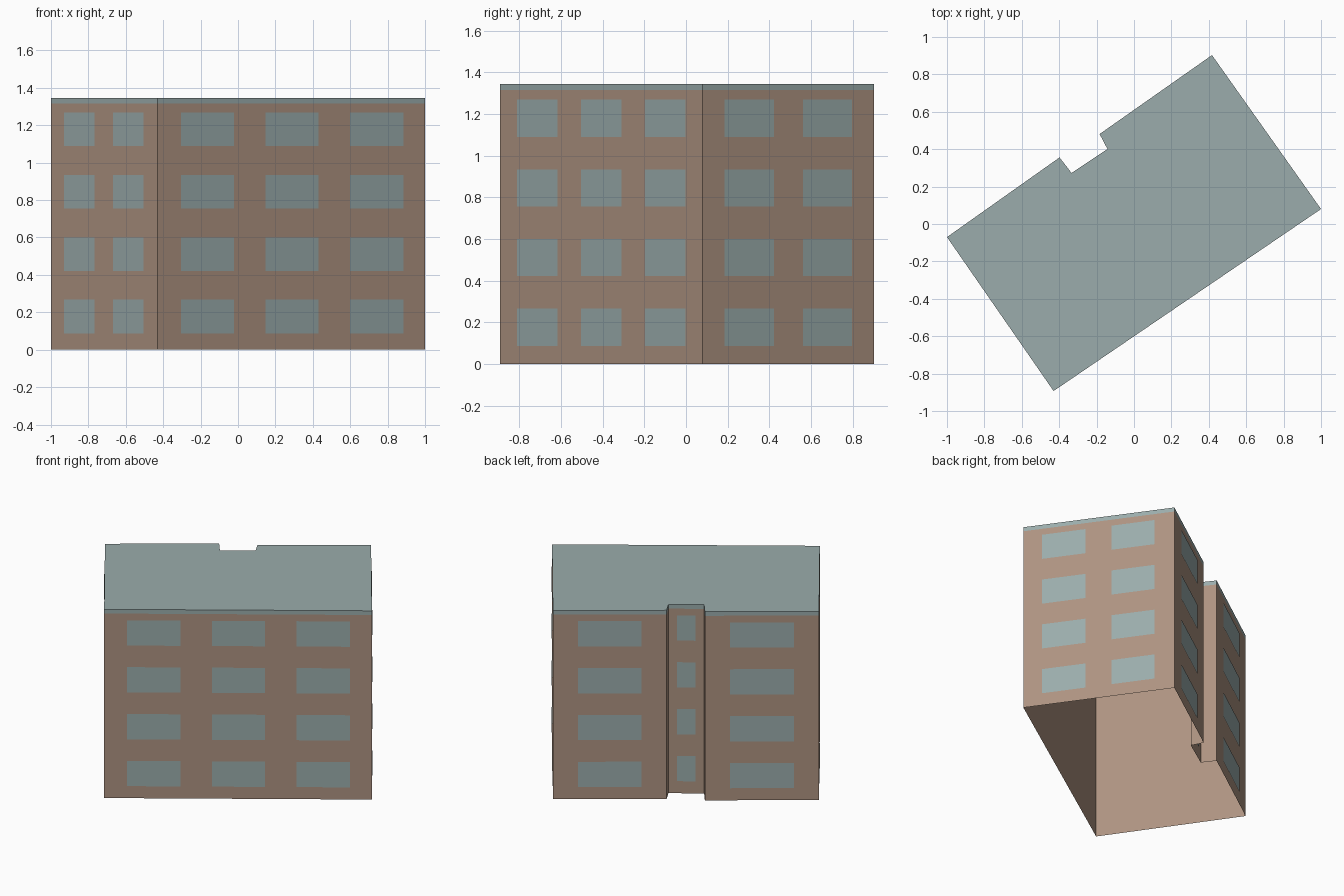
import bpy
import bmesh
from mathutils import Vector

default = bpy.data.objects.get("Cube")
if default:
    bpy.data.objects.remove(default, do_unlink=True)


def make_material(name, rgb):
    mat = bpy.data.materials.new(name)
    mat.use_nodes = True
    colour = (*rgb, 1.0)
    mat.diffuse_color = colour
    mat.node_tree.nodes["Principled BSDF"].inputs["Base Color"].default_value = colour
    return mat


def make_object(name, bm, mat):
    mesh = bpy.data.meshes.new(name)
    bm.to_mesh(mesh)
    bm.free()
    mesh.materials.append(mat)
    obj = bpy.data.objects.new(name, mesh)
    bpy.context.collection.objects.link(obj)
    return obj


def add_ring(bm, z):
    return [bm.verts.new((p.x, p.y, z)) for p in footprint]


def bridge(bm, low, high):
    for i in range(len(low)):
        j = (i + 1) % len(low)
        bm.faces.new((low[i], low[j], high[j], high[i]))


brown = make_material("warm brown wall", (0.42, 0.292, 0.219))
teal = make_material("grey teal", (0.326, 0.415, 0.412))

# Counter-clockwise footprint with a stair recess in the back wall
footprint = [Vector(p) for p in (
    (-1.0, -0.07), (-0.43, -0.893), (1.0, 0.08), (0.417, 0.903),
    (-0.184, 0.481), (-0.142, 0.401), (-0.334, 0.273), (-0.398, 0.356))]
WALL_TOP, ROOF_TOP = 1.315, 1.345

# Walls, open underneath
bm = bmesh.new()
bridge(bm, add_ring(bm, 0), add_ring(bm, WALL_TOP))
make_object("walls", bm, brown)

# Flat roof with its edge band
bm = bmesh.new()
rim, top = add_ring(bm, WALL_TOP), add_ring(bm, ROOF_TOP)
bridge(bm, rim, top)
bm.faces.new(top)
make_object("roof", bm, teal)

# Window columns: wall number -> start and end along the wall
end_wall = [(0.125, 0.413), (0.585, 0.87)]
wing = [(0.22, 0.78)]
columns = {
    0: end_wall,
    1: [(0.086, 0.285), (0.403, 0.601), (0.719, 0.918)],
    2: end_wall,
    3: wing,
    5: [(0.24, 0.76)],
    7: wing,
}
SILL, STOREY, WINDOW_HEIGHT, OFFSET = 0.087, 0.334, 0.18, 0.003

# Window panes, set just in front of each wall
bm = bmesh.new()
for wall, spans in columns.items():
    a, b = footprint[wall], footprint[(wall + 1) % len(footprint)]
    along = b - a
    out = Vector((along.y, -along.x)).normalized() * OFFSET
    for start, end in spans:
        p, q = a + along * start + out, a + along * end + out
        for floor in range(4):
            low = SILL + floor * STOREY
            high = low + WINDOW_HEIGHT
            corners = ((p, low), (q, low), (q, high), (p, high))
            bm.faces.new([bm.verts.new((c.x, c.y, z)) for c, z in corners])
make_object("windows", bm, teal)
